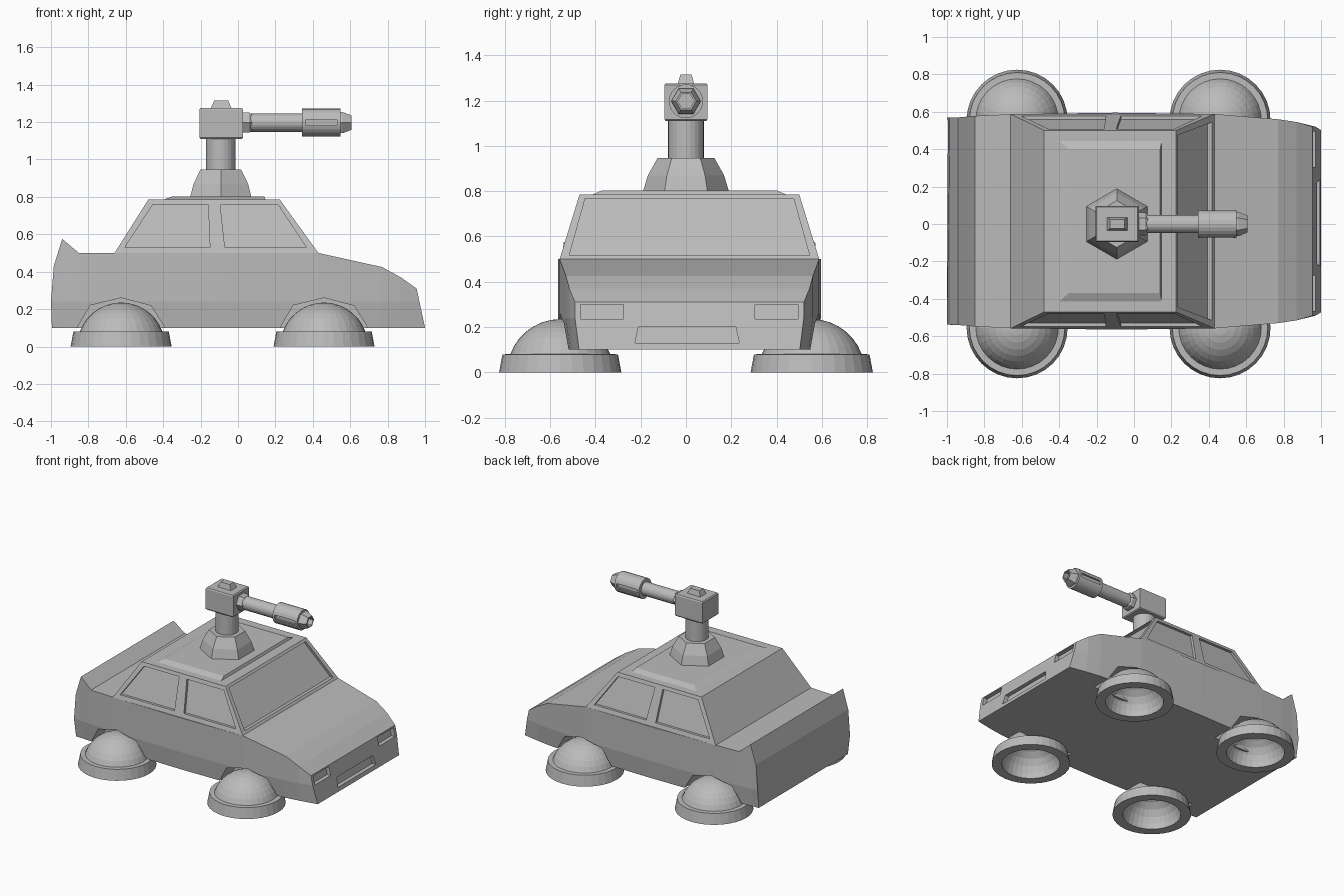
import bpy, bmesh, math
from mathutils import Vector

if "Cube" in bpy.data.objects:
    bpy.data.objects.remove(bpy.data.objects["Cube"])

grey = bpy.data.materials.new("plain grey")
grey.diffuse_color = (0.5, 0.5, 0.5, 1)
grey.use_nodes = True
grey.node_tree.nodes["Principled BSDF"].inputs["Base Color"].default_value = grey.diffuse_color
CY = 0.015  # body centre line in y


def loft(name, rings):
    """Closed solid through rings of equal point count, capped at both ends."""
    bm = bmesh.new()
    vs = [[bm.verts.new(p) for p in r] for r in rings]
    n = len(rings[0])
    for a, b in zip(vs, vs[1:]):
        for i in range(n):
            j = (i + 1) % n
            bm.faces.new((a[i], a[j], b[j], b[i]))
    bm.faces.new(vs[0])
    bm.faces.new(vs[-1])
    bmesh.ops.recalc_face_normals(bm, faces=bm.faces)
    me = bpy.data.meshes.new(name)
    bm.to_mesh(me)
    bm.free()
    me.materials.append(grey)
    ob = bpy.data.objects.new(name, me)
    bpy.context.collection.objects.link(ob)
    return ob


def rect(x0, x1, hy, z, cy=0.0):
    return [(x0, cy - hy, z), (x1, cy - hy, z), (x1, cy + hy, z), (x0, cy + hy, z)]


def ring(c, r, n, axis='Z', turn=0.0):
    pts = []
    for i in range(n):
        a = 2 * math.pi * i / n + turn
        u, v = r * math.cos(a), r * math.sin(a)
        pts.append(Vector(c) + Vector((u, v, 0) if axis == 'Z' else (0, u, v)))
    return pts


def cut(ob, rings):
    """Subtract a lofted cutter and remove it."""
    c = loft("cutter", rings)
    c.hide_render = True
    m = ob.modifiers.new("cut", 'BOOLEAN')
    m.operation, m.solver, m.object = 'DIFFERENCE', 'EXACT', c
    bpy.context.view_layer.objects.active = ob
    bpy.ops.object.modifier_apply(modifier=m.name)
    bpy.data.objects.remove(c)


# Lower body: cross-sections (x bottom, x middle, x top, z top, half width)
sections = [(-.995, -1, -.985, .43, .553), (-.94, -.94, -.94, .575, .555),
            (-.85, -.85, -.85, .5, .563), (-.66, -.66, -.66, .5, .572),
            (-.1, -.1, -.1, .5, .58), (.43, .43, .43, .5, .573),
            (.77, .77, .77, .425, .545), (.87, .87, .87, .37, .53),
            (1.0, .97, .955, .31, .505)]
rings = []
for xb, xm, xt, zt, h in sections:
    half = [(xb, h - .018, .1), (xm, h, .24), (xt, h, zt)]
    rings.append([(x, CY + y, z) for x, y, z in half] +
                 [(x, CY - y, z) for x, y, z in reversed(half)])
body = loft("car_body", rings)

# Wheel arches
for cx in (-.625, .46):
    for s in (-1, 1):
        arch = [(-.235, .05), (-.235, .1), (-.165, .22), (0, .26), (.16, .218), (.235, .1), (.235, .05)]
        cut(body, [[(cx + x, y * s, z) for x, z in arch] for y in (.4, .8)])


# Headlight and intake recesses on the sloping nose
def nose(pts):
    cut(body, [[(1 - (z - .1) * .214 + d, CY + y, z) for y, z in pts] for d in (-.03, .1)])


for s in (-1, 1):
    nose([(.29 * s, .235), (.48 * s, .235), (.48 * s, .3), (.29 * s, .3)])
nose([(-.24, .13), (.22, .13), (.205, .2), (-.225, .2)])

# Cabin with recessed side windows and windscreen
cabin = loft("cabin", [rect(-.66, .43, .573, .5, CY), rect(-.48, .224, .485, .785, CY)])
windows = [[(-.605, .53), (-.15, .53), (-.16, .76), (-.455, .76)],
           [(-.07, .53), (.365, .53), (.215, .757), (-.095, .757)]]
for win in windows:
    for s in (-1, 1):
        cut(cabin, [[(x, CY + s * (.573 - (z - .5) * .309 + d), z) for x, z in win]
                    for d in (-.02, .1)])
screen = [(-.53, .517), (.53, .517), (.46, .768), (-.46, .768)]
cut(cabin, [[(.43 - (z - .5) * .723 + d, CY + y, z) for y, z in screen] for d in (-.025, .15)])

# Raised roof panel
loft("roof_panel", [rect(-.41, .15, .44, .78, CY), rect(-.35, .14, .385, .803, CY)])

# Dome-shaped wheel pods, hollow underneath
profile = [(.2 * math.cos(math.radians(a)), .2 * math.sin(math.radians(a)))
           for a in (88, 70, 55, 40, 25, 12, 0)]
profile += [(.27, 0), (.255, .08)]
profile += [(.235 * math.cos(math.radians(a)), .235 * math.sin(math.radians(a)))
            for a in (20, 30, 40, 50, 60, 70, 80, 88)]
for xn, cx in (("rear", -.625), ("front", .46)):
    for yn, cy in (("right", -.555), ("left", .555)):
        loft(f"{xn}_{yn}_wheel_pod", [ring((cx, cy, z), r, 32) for r, z in profile])

# Turret pedestal, post and head
TX, BZ = -.092, 1.197
loft("turret_pedestal", [ring((TX, 0, z), r, 6, turn=math.pi / 2)
                         for r, z in ((.195, .78), (.168, .87), (.125, .947))])
loft("turret_post", [ring((TX, 0, z), .079, 24) for z in (.94, 1.115)])
loft("turret_head", [rect(-.2, .02, .09, 1.11), rect(-.207, .027, .095, 1.117),
                     rect(-.207, .027, .095, 1.268), rect(-.2, .02, .09, 1.276)])
sight = loft("turret_sight", [rect(-.147, -.033, .037, 1.27), rect(-.128, -.052, .025, 1.314)])

# Gun: collar, barrel, muzzle sleeve with side slots, hollow six-sided tip
loft("gun_collar", [ring((x, 0, BZ), r, 6, 'X') for x, r in ((.02, .062), (.06, .062), (.075, .05))])
loft("gun_barrel", [ring((x, 0, BZ), .049, 24, 'X') for x in (.05, .36)])
muzzle = loft("gun_muzzle", [ring((x, 0, BZ), .075, 24, 'X') for x in (.342, .547)])
for s in (-1, 1):
    cut(muzzle, [rect(.36, .53, .03, z, s * .09) for z in (BZ - .015, BZ + .015)])
loft("gun_tip", [ring((x, 0, BZ), r, 6, 'X') for x, r in
                 ((.54, .065), (.56, .065), (.606, .045), (.606, .036), (.57, .036))])
